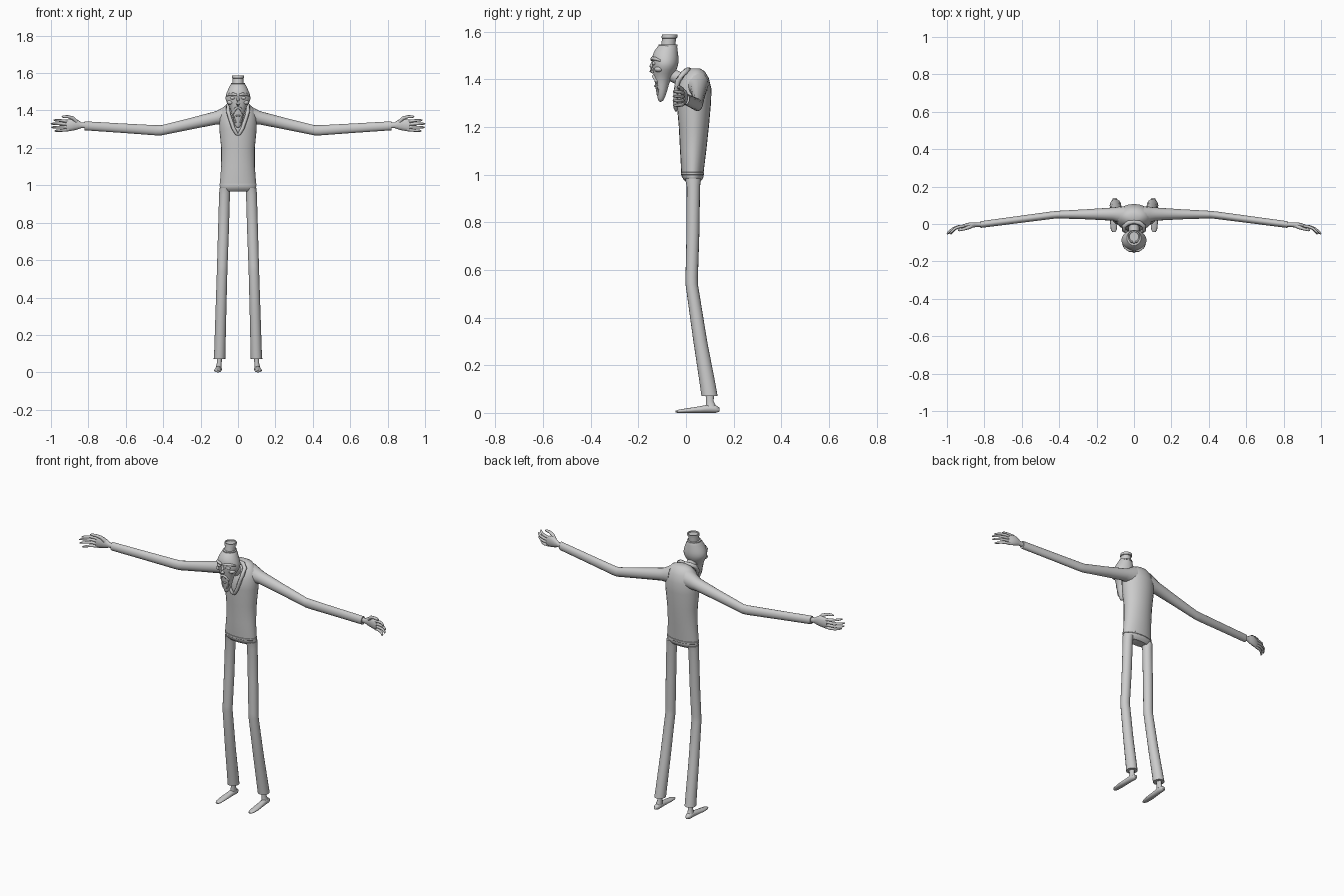
import bpy, bmesh, math
from mathutils import Vector

grey = bpy.data.materials.new("grey")
grey.diffuse_color = (0.6, 0.6, 0.6, 1)
X, Y, Z = Vector((1, 0, 0)), Vector((0, 1, 0)), Vector((0, 0, 1))


def skin(name, loops, mirror=False, subdiv=0, angle=40):
    """Skin a row of closed loops, cap the ends, and finish the object."""
    bm = bmesh.new()
    rows = [[bm.verts.new(p) for p in loop] for loop in loops]
    n = len(rows[0])
    for a, b in zip(rows, rows[1:]):
        for i in range(n):
            j = (i + 1) % n
            bm.faces.new((a[i], a[j], b[j], b[i]))
    bm.faces.new(rows[0])
    bm.faces.new(rows[-1])
    bmesh.ops.recalc_face_normals(bm, faces=bm.faces)
    me = bpy.data.meshes.new(name)
    bm.to_mesh(me)
    bm.free()
    me.materials.append(grey)
    ob = bpy.data.objects.new(name, me)
    bpy.context.collection.objects.link(ob)
    bpy.ops.object.select_all(action='DESELECT')
    ob.select_set(True)
    bpy.context.view_layer.objects.active = ob
    bpy.ops.object.shade_smooth_by_angle(angle=math.radians(angle))
    if subdiv:
        ob.modifiers.new("smooth", 'SUBSURF').levels = subdiv
        ob.modifiers["smooth"].render_levels = subdiv
    if mirror:
        ob.modifiers.new("mirror", 'MIRROR').use_clip = False
    return ob


def ellipse(c, u, v, a, b, n):
    return [Vector(c) + u * a * math.cos(t) + v * b * math.sin(t)
            for t in (2 * math.pi * i / n for i in range(n))]


def loft(name, rings, u, v, n=16, **kw):
    """Rings are (x, y, z, radius along u, radius along v)."""
    return skin(name, [ellipse(r[:3], u, v, r[3], r[4], n) for r in rings], **kw)


def tube(name, pts, n=8, **kw):
    """Round tube through points (x, y, z, radius)."""
    loops = []
    for i, p in enumerate(pts):
        d = Vector(pts[min(i + 1, len(pts) - 1)][:3]) - Vector(pts[max(i - 1, 0)][:3])
        q = d.to_track_quat('Z', 'Y')
        loops.append(ellipse(p[:3], q @ X, q @ Y, p[3], p[3], n))
    return skin(name, loops, **kw)


def ball(name, c, r, **kw):
    """Ellipsoid with radii r."""
    rings = [(c[0], c[1], c[2] - r[2] * math.cos(t), r[0] * math.sin(t), r[1] * math.sin(t))
             for t in (math.pi * (0.03 + 0.94 * i / 8) for i in range(9))]
    return loft(name, rings, X, Y, 12, **kw)


# Sweater with hem
loft("sweater", [(0, .027, 1.0, .097, .046), (0, .027, 1.01, .097, .047),
                 (0, .03, 1.1, .09, .055), (0, .033, 1.2, .09, .063),
                 (0, .033, 1.3, .1, .072), (0, .034, 1.36, .1, .073),
                 (0, .038, 1.405, .087, .058), (0, .04, 1.435, .06, .038),
                 (0, .04, 1.446, .03, .018)], X, Y, 24)
loft("sweater_hem", [(0, .027, .998, .098, .047), (0, .027, 1.0, .1, .049),
                     (0, .027, 1.009, .1, .049), (0, .027, 1.011, .096, .046)], X, Y, 24)

# Trousers
loft("trouser_seat", [(0, .03, .968, .08, .028), (0, .029, .978, .094, .038),
                      (0, .028, .992, .098, .046), (0, .027, 1.003, .096, .045)], X, Y, 24)
loft("trouser_leg", [(.07, .03, .985, .029, .034), (.072, .031, .95, .029, .028),
                     (.078, .029, .75, .029, .027), (.084, .024, .57, .028, .026),
                     (.085, .024, .54, .028, .026), (.092, .06, .3, .029, .029),
                     (.097, .091, .12, .03, .033), (.099, .099, .07, .031, .034)],
     X, Y, mirror=True)

# Ankles and long flat feet
loft("ankle", [(.1, .1, .085, .014, .018), (.1, .1, .05, .013, .016),
               (.103, .105, .025, .016, .022)], X, Y, 12, mirror=True)
loft("foot", [(.107, -.044, .005, .008, .004), (.108, -.03, .007, .016, .007),
              (.108, .01, .01, .02, .010), (.106, .06, .014, .018, .014),
              (.104, .1, .018, .017, .018), (.103, .125, .016, .017, .016),
              (.103, .14, .014, .009, .009)], X, Z, 12, mirror=True, angle=60)

# Sleeves
loft("sleeve", [(.05, .045, 1.378, .05, .056), (.085, .05, 1.369, .042, .045),
                (.115, .053, 1.361, .035, .036), (.25, .052, 1.33, .027, .031),
                (.41, .05, 1.294, .02, .027), (.44, .047, 1.294, .02, .027),
                (.63, .022, 1.306, .019, .025), (.82, -.003, 1.318, .018, .024)],
     Y, Z, mirror=True)

# Hands
loft("palm", [(.805, -.003, 1.319, .012, .015), (.838, -.004, 1.321, .011, .015),
              (.853, -.005, 1.324, .013, .024), (.875, -.006, 1.326, .015, .032),
              (.9, -.01, 1.322, .013, .032), (.917, -.013, 1.319, .009, .028)],
     Y, Z, 12, mirror=True, angle=60)
for i, (name, tip) in enumerate((("index_finger", .985), ("middle_finger", 1.0),
                                 ("ring_finger", .997), ("little_finger", .98))):
    z, s = 1.342 - i * .015, (1.5 - i) * .004
    L = tip - .905
    tube(name, [(.905, -.011, z, .008), (.905 + L * .35, -.014, z + s * .4, .008),
                (.905 + L * .65, -.024, z + s * .8, .007),
                (.905 + L * .9, -.042, z + s, .006), (tip, -.054, z + s, .003)],
         mirror=True, angle=60)
tube("thumb", [(.862, -.008, 1.338, .011), (.883, -.018, 1.359, .010),
               (.91, -.027, 1.367, .008), (.933, -.032, 1.367, .007),
               (.942, -.033, 1.366, .003)], mirror=True, angle=60)

# Neck leaning forward, and scarf hanging down the chest
tube("neck", [(0, .03, 1.4, .036), (0, -.02, 1.4, .029), (0, -.075, 1.425, .027)], 14)
tube("scarf", [(0, .012, 1.44, .011), (.03, .006, 1.439, .012), (.053, -.012, 1.425, .012),
               (.053, -.033, 1.395, .012), (.04, -.042, 1.35, .011),
               (.025, -.044, 1.305, .010), (.009, -.043, 1.278, .009),
               (0, -.042, 1.268, .005)], mirror=True, angle=60)

# Head tapering to a long chin
loft("head", [(0, -.075, 1.55, .034, .034), (0, -.077, 1.54, .04, .041),
              (0, -.086, 1.515, .053, .053), (0, -.087, 1.485, .067, .058),
              (0, -.087, 1.455, .071, .056), (0, -.092, 1.425, .05, .045),
              (0, -.1, 1.395, .036, .033), (0, -.102, 1.36, .03, .026),
              (0, -.103, 1.33, .022, .018), (0, -.107, 1.304, .009, .009)],
     X, Y, subdiv=1, angle=180)

# Face
tube("brow", [(.006, -.143, 1.482, .006), (.025, -.141, 1.488, .008),
              (.046, -.127, 1.486, .007), (.06, -.107, 1.478, .004)], mirror=True, angle=60)
ball("eye", (.028, -.134, 1.467), (.016, .009, .008), mirror=True, angle=60)
ball("cheek", (.04, -.113, 1.443), (.02, .02, .013), mirror=True, angle=60)
tube("nose", [(0, -.138, 1.475, .005), (0, -.146, 1.453, .008),
              (0, -.145, 1.437, .010), (0, -.136, 1.428, .006)], angle=60)
tube("moustache", [(0, -.136, 1.415, .006), (.012, -.135, 1.411, .007),
                   (.023, -.122, 1.39, .006), (.021, -.117, 1.36, .005),
                   (.012, -.121, 1.335, .004)], mirror=True, angle=60)
ball("lower_lip", (0, -.128, 1.372), (.013, .006, .005), angle=60)

# Small hat, flared at the top and tilted slightly back
loft("hat", [(0, -.075, 1.538, .038, .04), (0, -.075, 1.546, .038, .04),
             (0, -.074, 1.547, .029, .03), (0, -.071, 1.572, .029, .029),
             (0, -.07, 1.574, .033, .033), (0, -.068, 1.588, .033, .033),
             (0, -.068, 1.588, .027, .027), (0, -.068, 1.583, .025, .025)], X, Y, 20, angle=30)
